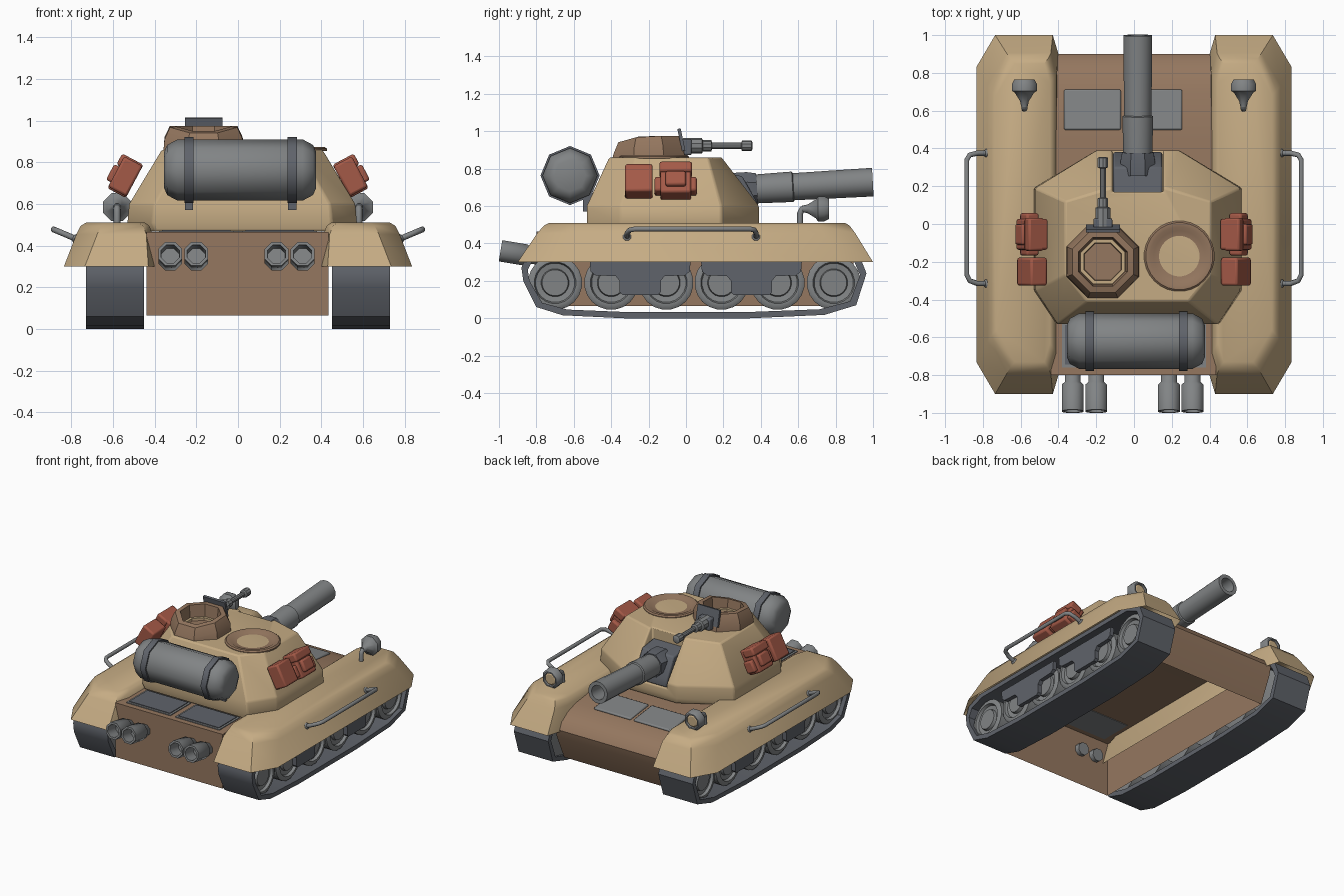
import bpy, bmesh, math
from mathutils import Matrix, Vector, Euler

if "Cube" in bpy.data.objects:
    bpy.data.objects.remove(bpy.data.objects["Cube"])

def material(name, c):
    m = bpy.data.materials.new(name)
    m.diffuse_color = (*c, 1)
    m.use_nodes = True
    m.node_tree.nodes["Principled BSDF"].inputs["Base Color"].default_value = m.diffuse_color
    return m

TAN = material("sand tan", (0.56, 0.41, 0.23))
BROWN = material("earth brown", (0.30, 0.185, 0.115))
GRAY = material("steel gray", (0.22, 0.23, 0.235))
DARK = material("dark steel", (0.115, 0.125, 0.145))
RED = material("rust red", (0.37, 0.10, 0.063))

def finish(name, bm, mat, mirror=False, bevel=0, angle=35):
    bmesh.ops.recalc_face_normals(bm, faces=bm.faces)
    me = bpy.data.meshes.new(name)
    bm.to_mesh(me)
    bm.free()
    ob = bpy.data.objects.new(name, me)
    bpy.context.collection.objects.link(ob)
    me.materials.append(mat)
    bpy.ops.object.select_all(action='DESELECT')
    ob.select_set(True)
    bpy.context.view_layer.objects.active = ob
    bpy.ops.object.shade_smooth_by_angle(angle=math.radians(angle))
    if bevel:
        b = ob.modifiers.new("bevel", 'BEVEL')
        b.width, b.segments = bevel, 2
        b.limit_method = 'ANGLE'
    if mirror:
        ob.modifiers.new("mirror", 'MIRROR')
    return ob

def loft(name, rings, mat, caps=(True, True), closed=False, skip=None, M=None, **kw):
    bm = bmesh.new()
    vs = [[bm.verts.new(M @ Vector(p) if M else p) for p in r] for r in rings]
    n = len(rings[0])
    pairs = list(zip(vs, vs[1:])) + ([(vs[-1], vs[0])] if closed else [])
    for a, b in pairs:
        for i in range(n):
            if i != skip:
                j = (i + 1) % n
                bm.faces.new((a[i], a[j], b[j], b[i]))
    if caps[0]: bm.faces.new(vs[0])
    if caps[1]: bm.faces.new(vs[-1])
    return finish(name, bm, mat, **kw)

def lathe(name, prof, n, p, q, mat, phase=0.5, **kw):
    """Turn (radius, height) profile around an axis from p towards q."""
    rot = (Vector(q) - Vector(p)).to_track_quat('Z', 'Y').to_matrix().to_4x4()
    M = Matrix.Translation(p) @ rot
    a = [2 * math.pi * (i + phase) / n for i in range(n)]
    rings = [[(r * math.cos(t), r * math.sin(t), h) for t in a] for r, h in prof]
    return loft(name, rings, mat, M=M, **kw)

def box(name, c, s, mat, rot=(0, 0, 0), **kw):
    bm = bmesh.new()
    R = Euler([math.radians(v) for v in rot]).to_matrix().to_4x4()
    bmesh.ops.create_cube(bm, size=1, matrix=Matrix.Translation(c) @ R @ Matrix.Diagonal((*s, 1)))
    return finish(name, bm, mat, **kw)

def at_x(pts, x):
    return [(x, y, z) for y, z in pts]

# hull: shell open underneath
hull = [(0.80, 0.065), (0.885, 0.25), (0.90, 0.31), (0.87, 0.36), (0.80, 0.405), (0.70, 0.435),
        (0.45, 0.465), (-0.80, 0.465), (-0.80, 0.065)]
loft("hull", [at_x(hull, -0.44), at_x(hull, 0.435)], BROWN, skip=8)

# fenders: open shells with chamfered corners
def fender_ring(xi, xo, y0, y1, z):
    return [(xi + .03, y1, z), (xo - .10, y1, z), (xo, y1 - .17, z), (xo, y0 + .17, z),
            (xo - .10, y0, z), (xi + .03, y0, z), (xi, y0 + .1, z), (xi, y1 - .1, z)]
loft("fender", [fender_ring(.40, .835, -.90, 1.0, .30), fender_ring(.41, .775, -.795, .905, .455),
                fender_ring(.425, .755, -.76, .875, .495), fender_ring(.445, .73, -.73, .85, .51)],
     TAN, caps=(False, True), mirror=True)

# tracks: closed belts
outer = [(-.88, .27), (-.87, .20), (-.80, .06), (-.66, .016), (-.33, 0), (.34, 0), (.74, .018),
         (.91, .07), (.965, .24), (.93, .33), (.82, .385), (-.74, .385), (-.85, .34)]
inner = [(.04 + (y - .04) * .963, .195 + (z - .195) * .83) for y, z in outer]
loft("track_belt", [at_x(outer, .45), at_x(outer, .73), at_x(inner, .73), at_x(inner, .45)],
     DARK, caps=(False, False), closed=True, mirror=True)

# road wheels and the T-shaped suspension plates
for y in (-.70, -.40, -.105, .19, .49, .79):
    lathe("road_wheel", [(.10, 0), (.145, .01), (.145, .225), (.13, .235), (.112, .235), (.105, .215),
          (.075, .21), (.07, .23), (.05, .23)], 20, (.465, y, .19), (1, y, .19), GRAY, mirror=True)
for y in (-.245, .35):
    half = [(.27, .31), (.265, .25), (.24, .23), (.13, .225), (.11, .20), (.11, .14), (.095, .125)]
    plate = [(y + a, z) for a, z in half] + [(y - a, z) for a, z in reversed(half)]
    loft("suspension_plate", [at_x(plate, .695), at_x(plate, .725)], DARK, mirror=True)

# turret with a notch for the gun mantlet
TX = 0.02
def turret_ring(pts, z):
    r = pts + [(-x, y) for x, y in reversed(pts)]
    return [(x + TX, y, z) for x, y in r]
base = [(.22, .39), (.55, .19), (.55, -.35), (.43, -.53)]
turret = loft("turret", [turret_ring([(x * .97, y * .98) for x, y in base], .468), turret_ring(base, .51),
                         turret_ring([(x * .985, y) for x, y in base], .60),
                         turret_ring([(.15, .19), (.385, .12), (.385, -.27), (.27, -.41)], .86)], TAN)
cutter = box("notch_cutter", (TX, .42, .75), (.27, .50, .38), TAN)
cutter.hide_render = True
mod = turret.modifiers.new("notch", 'BOOLEAN')
mod.operation, mod.object, mod.solver = 'DIFFERENCE', cutter, 'EXACT'
bpy.context.view_layer.objects.active = turret
bpy.ops.object.modifier_apply(modifier="notch")
bpy.data.objects.remove(cutter)
b = turret.modifiers.new("bevel", 'BEVEL')
b.width, b.segments, b.limit_method = .015, 2, 'ANGLE'

# mantlet and main gun
mantlet = [(.14, .56), (.38, .56), (.38, .62), (.30, .76), (.16, .78)]
loft("mantlet", [at_x(mantlet, TX - .13), at_x(mantlet, TX + .13)], DARK, bevel=.01)
g0, g1 = (TX, .26, .685), (TX, 1.0, .728)
lathe("gun_collar", [(.10, 0), (.10, .07), (.09, .12), (.06, .12)], 8, g0, g1, DARK)
lathe("gun_barrel", [(.07, 0), (.078, .08), (.083, .31), (.074, .315), (.078, .74), (.052, .74), (.05, .6)],
      16, g0, g1, GRAY)

# commander cupola: eight-sided ring whose back slopes down
cup = lathe("cupola", [(.208, 0), (.203, .06), (.175, .115), (.14, .115), (.13, .02), (.112, .02), (.105, .01)],
            8, (-.165, -.20, .86), (-.165, -.20, 2), BROWN)
for v in cup.data.vertices:
    if v.co.z > .90 and v.co.y < -.24:
        v.co.z -= (-.24 - v.co.y) * .28
lathe("cupola_floor_ring", [(.128, 0), (.128, .012), (.108, .012), (.108, 0)], 8, (-.165, -.20, .876),
      (-.165, -.20, 2), TAN, caps=(False, False))

# second hatch: shallow dish
lathe("round_hatch", [(.187, 0), (.187, .01), (.178, .018), (.155, .018), (.135, .006), (.08, .004)],
      28, (.24, -.17, .855), (.24, -.17, 2), BROWN)

# roof machine gun with shield
box("gun_shield", (-.165, -.025, .955), (.18, .018, .12), DARK, rot=(12, 0, 0))
box("machine_gun_mount", (-.165, .0, .915), (.10, .06, .085), DARK, bevel=.008)
lathe("machine_gun", [(.042, 0), (.042, .10), (.03, .105), (.03, .15), (.017, .155), (.017, .31), (.029, .315),
      (.029, .365), (.018, .37)], 10, (-.165, -.015, .922), (-.165, 1, .922), GRAY)

# fuel drum with straps behind the turret
lathe("fuel_drum", [(.085, 0), (.12, .015), (.147, .065), (.147, .665), (.12, .715), (.085, .73)], 8,
      (-.355, -.62, .763), (1, -.62, .763), GRAY, phase=0, angle=50)
for x in (-.235, .26):
    lathe("drum_strap", [(.14, -.022), (.158, -.022), (.158, .022), (.14, .022)], 8,
          (x, -.62, .763), (1, -.62, .763), DARK, phase=0, angle=50)
    box("drum_bracket", (x, -.50, .62), (.04, .10, .10), DARK)

# exhaust pipes
for x in (-.325, -.20, .185, .31):
    lathe("exhaust_pipe", [(.045, 0), (.045, .08), (.062, .095), (.062, .235), (.047, .235), (.045, .14)], 8,
          (x, -.76, .322), (x, -1.0, .362), GRAY, angle=50)

# engine grilles and front deck plates
for x in (-.20, .20):
    box("grille_frame", (x, -.64, .466), (.36, .24, .01), GRAY)
    box("engine_grille", (x, -.64, .470), (.33, .21, .012), DARK)
for x in (-.22, .105):
    box("deck_plate", (x, .605, .449), (.30, .215, .02), GRAY, rot=(-6.8, 0, 0), bevel=.008)

# headlights on bent stems
lathe("headlight", [(.018, -.01), (.025, .02), (.055, .065), (.072, .075), (.072, .11), (.058, .135), (.048, .135),
      (.045, .12)], 8, (.58, .63, .585), (.58, 1, .585), GRAY, mirror=True, angle=50)
lathe("headlight_lens", [(.047, 0), (.035, .008)], 8, (.58, .75, .585), (.58, 1, .585), TAN, mirror=True)

def rod(name, pts, r, mat):
    cu = bpy.data.curves.new(name, 'CURVE')
    cu.dimensions, cu.bevel_depth, cu.bevel_resolution, cu.use_fill_caps = '3D', r, 2, True
    sp = cu.splines.new('POLY')
    sp.points.add(len(pts) - 1)
    for p, co in zip(sp.points, pts):
        p.co = (*co, 1)
    cu.materials.append(mat)
    bpy.context.collection.objects.link(bpy.data.objects.new(name, cu))

# hand rails and headlight stems on both sides
rail = [(.76, .375, .425), (.83, .375, .455), (.87, .365, .472), (.885, .34, .478),
        (.885, -.27, .478), (.87, -.30, .472), (.83, -.315, .455), (.76, -.315, .425)]
stem = [(.58, .61, .50), (.58, .61, .56), (.58, .62, .583), (.58, .66, .588)]
for s in (-1, 1):
    rod("hand_rail", [(s * x, y, z) for x, y, z in rail], .014, GRAY)
    rod("headlight_stem", [(s * x, y, z) for x, y, z in stem], .016, GRAY)
for y in (.375, -.315):
    lathe("rail_foot", [(.015, -.01), (.023, 0), (.023, .02), (.015, .028)], 8, (.765, y, .428),
          (.90, y, .485), GRAY, mirror=True)

# stowage box and pocketed pack on the turret sides
def stowage(name, d, u, y, s):
    t = math.radians(28)   # d = outwards, u = up along the sloped wall
    c = (.54 + d * math.cos(t) - u * math.sin(t), y, .732 + d * math.sin(t) + u * math.cos(t))
    box(name, c, s, RED, rot=(0, -28, 0), mirror=True, bevel=.012)
stowage("stowage_box", 0, 0, -.252, (.10, .148, .165))
stowage("pack", 0, 0, -.055, (.10, .165, .18))
stowage("pack_flap", .02, .06, -.055, (.09, .175, .06))
stowage("pack_front_pocket", .05, -.015, -.055, (.05, .11, .085))
for y in (-.145, .035):
    stowage("pack_side_pocket", 0, -.03, y, (.075, .045, .085))
